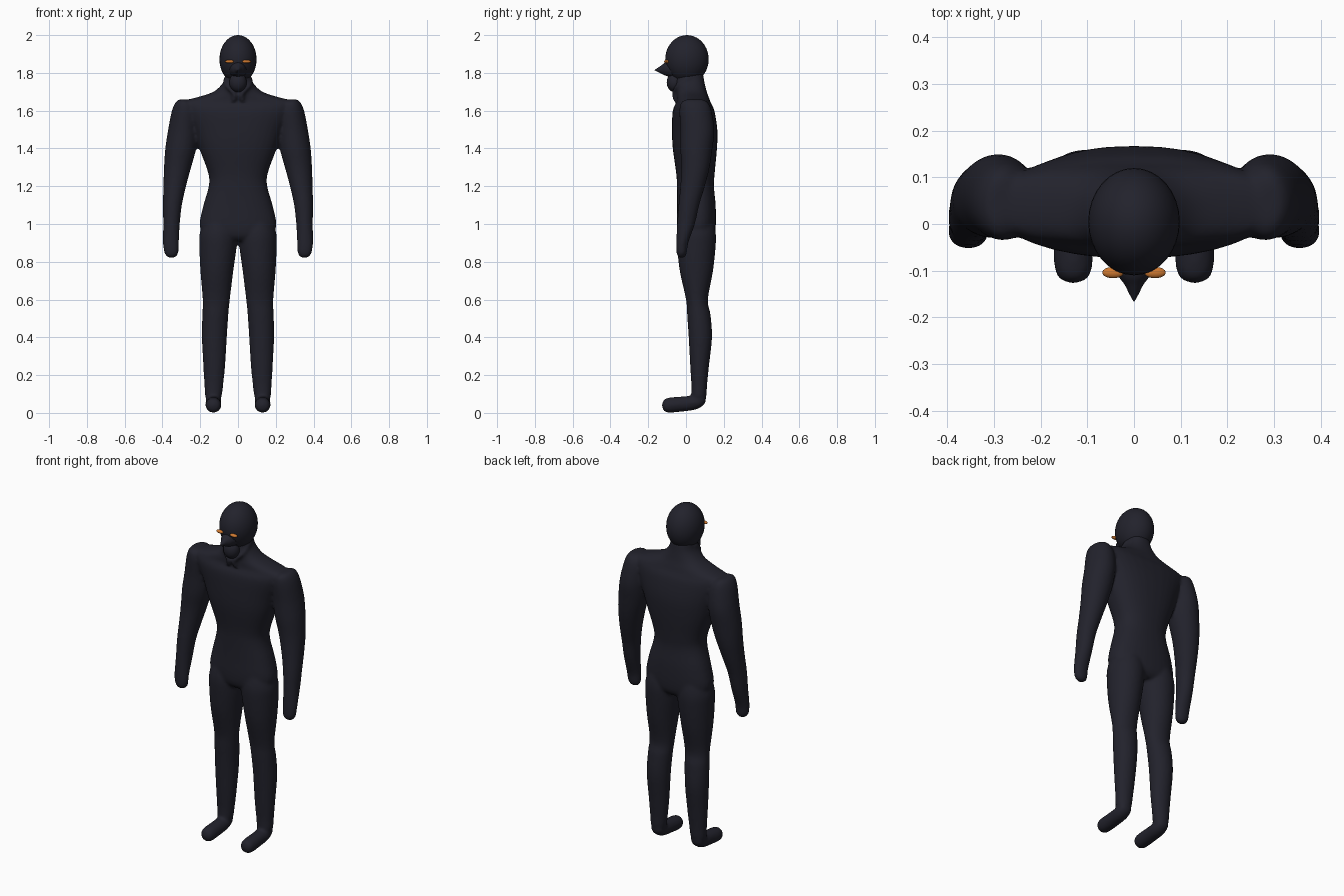
import bpy
import bmesh
from math import cos, sin, pi, copysign
from mathutils import Vector

old = bpy.data.objects.get("Cube")
if old:
    bpy.data.objects.remove(old, do_unlink=True)


def make_material(name, color):
    mat = bpy.data.materials.new(name)
    mat.use_nodes = True
    mat.diffuse_color = color
    mat.node_tree.nodes["Principled BSDF"].inputs["Base Color"].default_value = color
    return mat


dark = make_material("midnight cloth", (0.016, 0.016, 0.025, 1))
orange = make_material("amber eyes", (0.62, 0.19, 0.03, 1))


def refine(stations, steps=4):
    """Smooth curve through the cross-section stations."""
    pts = [Vector(s) for s in stations]
    out = []
    for i in range(len(pts) - 1):
        a, b = pts[i], pts[i + 1]
        before, after = pts[max(i - 1, 0)], pts[min(i + 2, len(pts) - 1)]
        ta, tb = (b - before) / 2, (after - a) / 2
        for k in range(steps):
            t = k / steps
            u = 1 - t
            out.append(a * (u * u * (1 + 2 * t)) + b * (t * t * (3 - 2 * t))
                       + ta * (t * u * u) - tb * (t * t * u))
    return out + [pts[-1]]


def loft(bm, stations, axis="z", power=1.0, side=1, sides=32):
    """Skin oval rings; a station is (position on axis, centre, centre, radius, radius) in cm."""
    rings = []
    for pos, ca, cb, ra, rb in refine(stations):
        ring = []
        for k in range(sides):
            ang = 2 * pi * k / sides
            a = ca + ra * copysign(abs(cos(ang)) ** power, cos(ang))
            b = cb + rb * copysign(abs(sin(ang)) ** power, sin(ang))
            co = (a * side, b, pos) if axis == "z" else (a * side, pos, b)
            ring.append(bm.verts.new(Vector(co) / 100))
        rings.append(ring)
    faces = [bm.faces.new(rings[0]), bm.faces.new(rings[-1])]
    for low, high in zip(rings, rings[1:]):
        for k in range(sides):
            n = (k + 1) % sides
            faces.append(bm.faces.new((low[k], low[n], high[n], high[k])))
    bmesh.ops.recalc_face_normals(bm, faces=faces)


def finish(bm, name, mat):
    mesh = bpy.data.meshes.new(name)
    bm.to_mesh(mesh)
    bm.free()
    mesh.materials.append(mat)
    for poly in mesh.polygons:
        poly.use_smooth = True
    obj = bpy.data.objects.new(name, mesh)
    bpy.context.collection.objects.link(obj)
    return obj


def blend(obj, voxel, rounds):
    """Fuse overlapping volumes into one smooth skin."""
    fuse = obj.modifiers.new("fuse", "REMESH")
    fuse.mode = "VOXEL"
    fuse.voxel_size = voxel
    fuse.use_smooth_shade = True
    soft = obj.modifiers.new("soften", "SMOOTH")
    soft.factor = 0.5
    soft.iterations = rounds


def ellipsoid(name, centre, radii, mat):
    bm = bmesh.new()
    bmesh.ops.create_uvsphere(bm, u_segments=32, v_segments=20, radius=1)
    for v in bm.verts:
        v.co = Vector(c + r * p for c, r, p in zip(centre, radii, v.co))
    return finish(bm, name, mat)


# Torso from crotch to neck
TORSO = [(91, 0, 5.5, 12, 7), (94, 0, 5.5, 18, 9.5), (100, 0, 5.5, 20.3, 10.3),
         (110, 0, 5.5, 18.3, 10.2), (120, 0, 5, 15.5, 9.8), (127, 0, 5, 15.8, 10.2),
         (140, 0, 4.7, 20.5, 11.7), (150, 0, 4.6, 24, 12), (160, 0, 4, 29, 11),
         (164.5, 0, 4, 30.5, 9), (167, 0, 3.6, 22, 8.5), (170, 0, 3, 13, 8),
         (175, 0, 2, 7.8, 7.8), (180, 0, 2, 6.5, 7)]
# Arm from shoulder to fingertips
ARM = [(166, 29, 4.5, 2, 4), (164.5, 28.5, 4.5, 4.5, 7), (160, 28, 5, 7, 8.5),
       (150, 29, 6, 8, 9), (140, 30.3, 5.5, 8.2, 8.5), (130, 32, 5, 7.2, 7.5),
       (120, 33.5, 3.5, 6, 6.5), (110, 34.7, 1.5, 5, 5.5), (100, 35.2, 0, 4.4, 4.7),
       (90, 35.5, -2, 4.2, 3.2), (85, 35.3, -2.3, 3.8, 2.8),
       (83, 35.2, -2.3, 2.7, 2), (82, 35.2, -2.3, 1, 1)]
# Leg from hip to heel, then foot from heel to toe
LEG = [(102, 10, 5.5, 8, 9), (95, 10.3, 5.5, 10, 10.3), (88, 10.6, 5.5, 9.9, 10.2),
       (75, 11.2, 5.5, 8.7, 8.8), (60, 11.5, 5.8, 7.2, 5.8), (52, 12, 6.8, 6.9, 6.2),
       (40, 12.5, 7.6, 6.6, 6.2), (25, 12.6, 7.2, 5.8, 5), (15, 12.8, 7, 5, 4.2),
       (9, 13, 6.8, 4.4, 4), (5, 13, 6.5, 3, 3)]
FOOT = [(10.5, 13, 7.5, 1.5, 1.5), (9, 13, 7, 3.5, 3.2), (5, 13, 5.5, 4.1, 3.8),
        (-2, 13, 4.7, 4.1, 4), (-9, 13, 4.1, 4.1, 4), (-11.7, 13, 4, 3, 3),
        (-12.6, 13, 4, 1, 1)]
# Collar fold running from the side of the neck to the throat
COLLAR = [(177, 6.8, 1, 1, 2), (174, 6, -3, 1.6, 2), (171, 3.6, -5.5, 1.8, 1.6),
          (168, 1.6, -6.2, 1.4, 1.2), (165, 2.6, -6, 1, 0.8)]

bm = bmesh.new()
loft(bm, TORSO, power=0.85)
for side in (1, -1):
    loft(bm, ARM, side=side)
    loft(bm, LEG, side=side)
    loft(bm, FOOT, axis="y", side=side)
    loft(bm, COLLAR, side=side, sides=16)
blend(finish(bm, "body", dark), 0.009, 5)

# Head, chin and beak
ellipsoid("head", (0, 0.005, 1.872), (0.098, 0.115, 0.128), dark)
ellipsoid("chin", (0, -0.06, 1.75), (0.046, 0.042, 0.052), dark)
bm = bmesh.new()
loft(bm, [(-7, 0, 182, 5, 4.5), (-11, 0, 182, 3.4, 3.4), (-13, 0, 181.8, 2, 2.2),
          (-15, 0, 181.6, 1, 1), (-16.6, 0, 181.5, 0.1, 0.1)], axis="y")
finish(bm, "beak", dark)

# Eyes
for label, side in (("left", 1), ("right", -1)):
    ellipsoid(label + "_eye", (0.045 * side, -0.104, 1.86), (0.023, 0.012, 0.009), orange)
